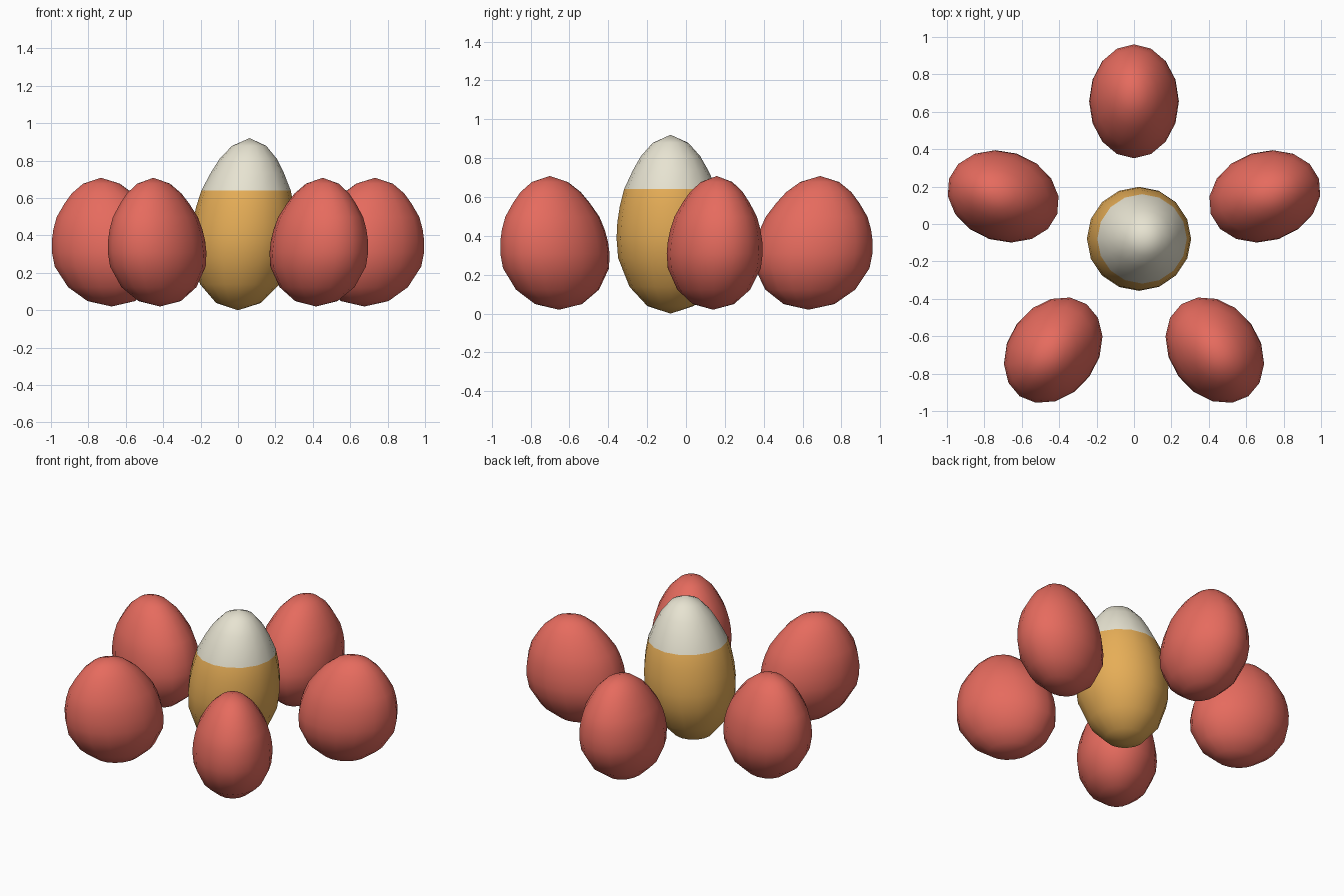
import bpy, bmesh, math
from mathutils import Matrix, Vector

if "Cube" in bpy.data.objects:
    bpy.data.objects.remove(bpy.data.objects["Cube"])

SEGMENTS = 16
# egg profile: (height fraction, radius fraction)
PROFILE = [(0.042, 0.43), (0.15, 0.76), (0.31, 0.97), (0.42, 1.0), (0.51, 0.985),
           (0.60, 0.94), (0.696, 0.86), (0.80, 0.70), (0.88, 0.55), (0.955, 0.33)]
CAP_RING = 6
RING_RADIUS, CENTRE_Y = 0.737, -0.0795


def material(name, rgb):
    m = bpy.data.materials.new(name)
    m.diffuse_color = (*rgb, 1)
    m.use_nodes = True
    m.node_tree.nodes["Principled BSDF"].inputs["Base Color"].default_value = m.diffuse_color
    return m


def egg(name, place, rx, ry, z0, z1, lean, mats, cap=False):
    """Egg whose level rings drift along local x by 'lean' from bottom to tip."""
    bm = bmesh.new()

    def vert(t, r, a):
        p = Vector((rx * r * math.cos(a) + lean * (t - 0.45),
                    ry * r * math.sin(a), z0 + (z1 - z0) * t))
        return bm.verts.new(place @ p)

    bottom, tip = vert(0, 0, 0), vert(1, 0, 0)
    rings = [[vert(t, r, math.tau * i / SEGMENTS) for i in range(SEGMENTS)]
             for t, r in PROFILE]
    for i in range(SEGMENTS):
        j = (i + 1) % SEGMENTS
        bm.faces.new((bottom, rings[0][j], rings[0][i]))
        for k in range(len(rings) - 1):
            f = bm.faces.new((rings[k][i], rings[k][j], rings[k + 1][j], rings[k + 1][i]))
            f.material_index = int(cap and k >= CAP_RING)
        f = bm.faces.new((rings[-1][i], rings[-1][j], tip))
        f.material_index = int(cap)
    for f in bm.faces:
        f.smooth = True
    mesh = bpy.data.meshes.new(name)
    bm.to_mesh(mesh)
    bm.free()
    for m in mats:
        mesh.materials.append(m)
    obj = bpy.data.objects.new(name, mesh)
    bpy.context.collection.objects.link(obj)


red = material("red", (0.79, 0.147, 0.112))
amber = material("amber", (0.79, 0.42, 0.095))
cream = material("cream", (0.80, 0.77, 0.64))

centre = Matrix.Translation((0, CENTRE_Y, 0))

# tall middle egg with a pale cap
egg("centre_egg", centre @ Matrix.Translation((0.028, 0, 0)),
    0.278, 0.278, 0.0, 0.92, 0.062, [amber, cream], cap=True)

# ring of five eggs leaning outward
for n in range(5):
    turn = Matrix.Rotation(math.radians(90 + 72 * n), 4, 'Z')
    egg(f"outer_egg_{n + 1}", centre @ turn @ Matrix.Translation((RING_RADIUS, 0, 0)),
        0.304, 0.24, 0.02, 0.708, 0.06, [red])
